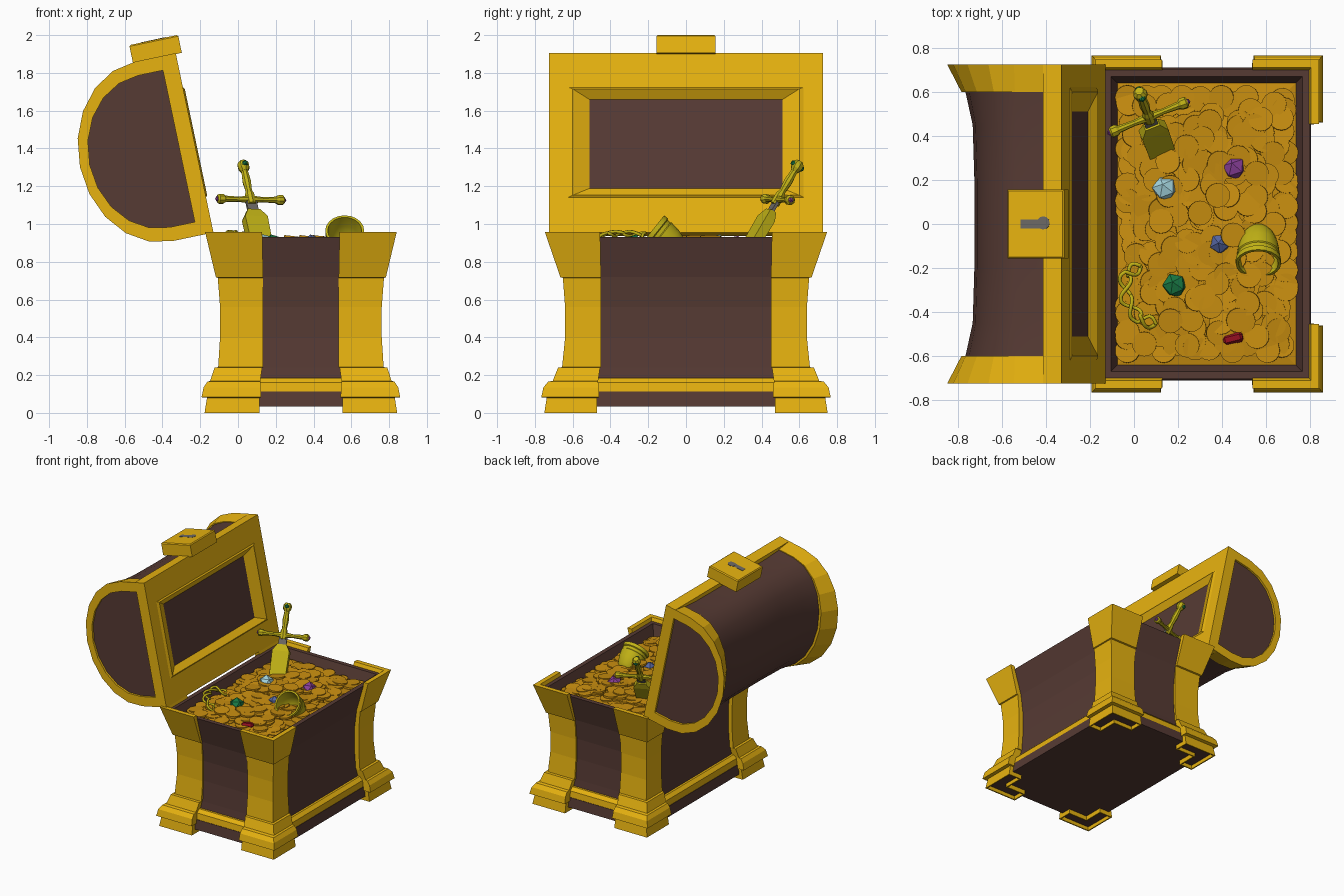
import bpy, bmesh, math, random
from mathutils import Matrix, Vector

if "Cube" in bpy.data.objects:
    bpy.data.objects.remove(bpy.data.objects["Cube"])

random.seed(4)
CX, DY = 0.33, 0.235          # body centre in x, extra half-length in y


def mat(name, rgb):
    m = bpy.data.materials.new(name)
    m.diffuse_color = (*rgb, 1)
    m.use_nodes = True
    m.node_tree.nodes["Principled BSDF"].inputs["Base Color"].default_value = m.diffuse_color
    return m


GOLD = mat("gold_trim", (0.80, 0.45, 0.005))
WOOD = mat("dark_wood", (0.094, 0.043, 0.034))
COIN = mat("coin_gold", (0.58, 0.27, 0.005))
BRASS = mat("bright_gold", (0.54, 0.45, 0.008))
STEEL = mat("steel", (0.15, 0.14, 0.13))
GREEN = mat("green_gem", (0.01, 0.2, 0.06))
PURPLE = mat("purple_gem", (0.25, 0.05, 0.32))
BLUE = mat("blue_gem", (0.09, 0.13, 0.35))
ICE = mat("pale_gem", (0.38, 0.68, 0.75))
RED = mat("red_gem", (0.3, 0.005, 0.015))


def finish(name, bm, mats, smooth=None):
    bmesh.ops.recalc_face_normals(bm, faces=bm.faces[:])
    me = bpy.data.meshes.new(name)
    bm.to_mesh(me)
    bm.free()
    for m in mats:
        me.materials.append(m)
    ob = bpy.data.objects.new(name, me)
    bpy.context.collection.objects.link(ob)
    if smooth:
        bpy.ops.object.select_all(action='DESELECT')
        ob.select_set(True)
        bpy.context.view_layer.objects.active = ob
        bpy.ops.object.shade_smooth_by_angle(angle=math.radians(smooth))
    return ob


def loft(name, loops, mats, M=Matrix(), smooth=None):
    """Skin equal-length loops; the end cap takes the last material."""
    bm = bmesh.new()
    rings = [[bm.verts.new(M @ Vector(p)) for p in lp] for lp in loops]
    n = len(rings[0])
    for a, b in zip(rings, rings[1:]):
        for i in range(n):
            j = (i + 1) % n
            bm.faces.new((a[i], a[j], b[j], b[i]))
    bm.faces.new(rings[0])
    bm.faces.new(rings[-1]).material_index = len(mats) - 1
    return finish(name, bm, mats, smooth)


def rect(w, d, z, cx=0):
    return [(cx - w, -d, z), (cx + w, -d, z), (cx + w, d, z), (cx - w, d, z)]


def body_rect(h, z):
    return rect(h, h + DY, z, CX)


def spin(name, profile, m, M=Matrix(), sides=10, smooth=None):
    loops = [[(r * math.cos(2 * math.pi * i / sides), r * math.sin(2 * math.pi * i / sides), z)
              for i in range(sides)] for r, z in profile]
    return loft(name, loops, [m], M, smooth)


def gem(name, m, loc, r, M=Matrix()):
    bm = bmesh.new()
    rot = Matrix.Rotation(random.uniform(0, 3), 4, (0.5, 0.3, 0.8))
    bmesh.ops.create_icosphere(bm, subdivisions=1, radius=r, matrix=M @ Matrix.Translation(loc) @ rot)
    return finish(name, bm, [m])


# Chest body: flared hollow box on a base slab with a gold strip
loft("chest_body", [body_rect(h, z) for h, z in (
    (0.425, 0.1), (0.405, 0.24), (0.392, 0.4), (0.392, 0.56), (0.412, 0.72), (0.47, 0.93),
    (0.435, 0.93), (0.405, 0.84), (0.395, 0.78))], [WOOD])
loft("base_slab", [body_rect(0.475, 0.035), body_rect(0.465, 0.112)], [WOOD])
loft("base_strip", [body_rect(0.462, 0.11), body_rect(0.455, 0.16), body_rect(0.43, 0.185)], [GOLD])

# Corner posts: L section lofted up a stepped profile
# (half size x, extra in y, z, thickness, inner gap), ending with the hollow underside
POST = ((0.507, 0.24, 0.957, 0.037, 0.205), (0.450, 0.215, 0.718, 0.05, 0.2),
        (0.440, 0.212, 0.715, 0.045, 0.2), (0.428, 0.212, 0.56, 0.04, 0.2), (0.428, 0.212, 0.4, 0.04, 0.2),
        (0.438, 0.218, 0.242, 0.05, 0.2), (0.457, 0.22, 0.24, 0.07, 0.205), (0.48, 0.225, 0.17, 0.08, 0.215),
        (0.495, 0.235, 0.165, 0.1, 0.215), (0.515, 0.24, 0.135, 0.11, 0.213), (0.526, 0.24, 0.083, 0.12, 0.21),
        (0.497, 0.24, 0.08, 0.11, 0.22), (0.51, 0.24, 0, 0.12, 0.22), (0.5, 0.24, 0, 0.10, 0.23),
        (0.5, 0.24, 0.03, 0.10, 0.23))
for sx, side in ((-1, "rear"), (1, "fore")):
    for sy, end in ((-1, "a"), (1, "b")):
        loops = []
        for h, e, z, t, g in POST:
            k, gy = h + e, g + 0.25
            pts = ((h, k), (g, k), (g, k - t), (h - t, k - t), (h - t, gy), (h, gy))
            loops.append([(CX + 0.003 + sx * x, sy * y, z) for x, y in pts])
        loft(f"corner_post_{side}_{end}", loops, [GOLD, WOOD])

# Lid frame of reference: x -> depth behind opening, y -> along chest, z -> up the opening
LID = Matrix(((-0.979, 0, -0.206, -0.13), (0, 1, 0, 0), (-0.206, 0, 0.979, 0.955), (0, 0, 0, 1)))


def lid_arc(y, inset, edge):
    c, h, d = 0.485, 0.485 - edge, 0.40 - inset
    pts = [(0.085, y, c - h)]
    for i in range(11):
        a = math.pi * (i / 10 - 0.5)
        pts.append((0.22 + d * math.cos(a), y, c + h * math.sin(a)))
    return pts + [(0.085, y, c + h)]


# Lid: concave wooden barrel, gold end hoops with recessed wooden panels
loft("lid_barrel", [lid_arc(y, s, 0.3 * s) for y, s in (
    (-0.61, 0.085), (-0.45, 0.122), (-0.2, 0.13), (0.2, 0.13), (0.45, 0.122), (0.61, 0.085))],
    [WOOD], LID, 40)
for s, nm in ((-1, "front"), (1, "back")):
    loft("lid_hoop_" + nm, [lid_arc(s * 0.6, 0.068, 0.02), lid_arc(s * 0.725, 0, 0),
                            lid_arc(s * 0.725, 0.053, 0.075), lid_arc(s * 0.708, 0.053, 0.075)],
         [GOLD, WOOD], LID)


# Lid opening frame with raised border and recessed panel
def frame(n, w, lo, hi):
    return [(n, -w, lo), (n, w, lo), (n, w, hi), (n, -w, hi)]


loft("lid_frame", [frame(0.085, 0.725, 0, 0.97), frame(0, 0.725, 0, 0.97), frame(0, 0.622, 0.19, 0.785),
                   frame(-0.008, 0.6, 0.2, 0.775), frame(0.03, 0.51, 0.245, 0.725)], [GOLD, WOOD], LID)

# Latch block with keyhole
LATCH = LID @ Matrix.Translation((0.1, 0, 0))
loft("latch_block", [rect(0.132, 0.157, z) for z in (0.965, 1.055)] + [rect(0.125, 0.15, 1.062)],
     [GOLD], LATCH)
spin("keyhole_round", ((0.03, 1.05), (0.03, 1.064)), STEEL, LATCH @ Matrix.Translation((-0.035, 0.005, 0)), 12)
loft("keyhole_slot", [rect(0.05, 0.02, 1.05, 0.02), rect(0.05, 0.02, 1.0635, 0.02)], [STEEL], LATCH)

# Coin heap: low mound covered with scattered discs on a jittered grid
loft("coin_mound", [body_rect(0.412, 0.80), body_rect(0.41, 0.842), body_rect(0.2, 0.878)], [COIN])
bm = bmesh.new()
for i in range(230):
    dx = -0.355 + 0.71 * (i % 10) / 9 + random.uniform(-0.035, 0.035)
    y = -0.57 + 1.14 * (i // 10) / 22 + random.uniform(-0.03, 0.03)
    dx, y = max(-0.36, min(0.36, dx)), max(-0.575, min(0.575, y))
    d = max(abs(dx), abs(y) - DY)
    z = 0.842 + 0.036 * min(1, (0.41 - d) / 0.21) + random.uniform(0.006, 0.026)
    tilt = Matrix.Rotation(random.uniform(-0.12, 0.12), 4, 'X') @ Matrix.Rotation(random.uniform(-0.12, 0.12), 4, 'Y')
    bmesh.ops.create_cone(bm, cap_ends=True, segments=16, radius1=0.056, radius2=0.056, depth=0.014,
                          matrix=Matrix.Translation((CX + dx, y, z)) @ tilt)
for x, y in ((0.38, 0.13), (0.3, 0.05), (0.45, -0.05)):   # a few coins on top
    bmesh.ops.create_cone(bm, cap_ends=True, segments=16, radius1=0.056, radius2=0.056, depth=0.014,
                          matrix=Matrix.Translation((x, y, 0.928)) @ Matrix.Rotation(0.12, 4, 'Y'))
finish("coins", bm, [COIN])

# Loose gems
gem("pale_gem", ICE, (0.14, 0.16, 0.89), 0.06)
gem("purple_gem", PURPLE, (0.455, 0.255, 0.885), 0.058)
gem("blue_gem", BLUE, (0.39, -0.09, 0.895), 0.05)
gem("green_gem", GREEN, (0.185, -0.28, 0.89), 0.058)
R = Matrix.Translation((0.45, -0.52, 0.89)) @ Vector((1, 0.25, 0.1)).to_track_quat('Z', 'Y').to_matrix().to_4x4()
spin("red_gem", ((0.012, -0.045), (0.024, -0.035), (0.024, 0.035), (0.012, 0.045)), RED, R, 6)

# Sword in its scabbard, local z up the grip and x along the guard
ax = Vector((-0.183, 0.50, 0.845)).normalized()
gx = Vector((0.345, 0.137, -0.01))
gx = (gx - ax * gx.dot(ax)).normalized()
S = Matrix.Translation((0.067, 0.485, 1.13)) @ Matrix((gx, ax.cross(gx), ax)).transposed().to_4x4()
loft("scabbard", [rect(0.06, 0.025, -0.34), rect(0.064, 0.028, -0.12), rect(0.035, 0.018, -0.07)], [BRASS], S)
loft("sword_blade", [rect(0.03, 0.008, -0.1), rect(0.03, 0.008, 0)], [STEEL], S)
spin("sword_grip", ((0.026, -0.03), (0.026, 0.03), (0.018, 0.05), (0.024, 0.11), (0.018, 0.18)), BRASS, S, 8)
spin("sword_pommel", ((0.02, 0.175), (0.032, 0.195), (0.032, 0.22), (0.02, 0.237)), BRASS, S, 8)
for s in (-1, 1):
    gem("pommel_gem", GREEN, (0, s * 0.025, 0.21), 0.018, S)
    A = S @ Matrix.Rotation(s * math.pi / 2, 4, 'Y')
    spin("sword_guard", ((0.022, 0), (0.014, 0.07), (0.018, 0.145), (0.027, 0.157), (0.027, 0.182), (0.018, 0.19)),
         BRASS, A, 8)
    gem("guard_gem", PURPLE, (0, 0, 0.187), 0.016, A)

# Goblet bowl lying on its side
G = Matrix.Translation((0.565, -0.18, 0.965)) @ Vector((0, -0.78, 0.62)).to_track_quat('Z', 'Y').to_matrix().to_4x4()
spin("goblet", ((0.02, -0.21), (0.05, -0.195), (0.073, -0.16), (0.09, -0.11), (0.098, -0.055), (0.094, -0.05),
                (0.096, -0.03), (0.103, -0.025), (0.103, 0), (0.09, 0), (0.084, -0.07), (0.06, -0.14),
                (0.02, -0.17)), BRASS, G, 20, 35)

# Twisted necklace: two strands wound round one path
PATH = [Vector(p) for p in ((0.03, -0.19, 0.91), (-0.04, -0.23, 0.945), (-0.035, -0.34, 0.95),
                            (0.02, -0.43, 0.945), (0.1, -0.455, 0.9))]
for k in (0, 1):
    cu = bpy.data.curves.new("necklace_strand", 'CURVE')
    cu.dimensions, cu.bevel_depth, cu.bevel_resolution = '3D', 0.009, 1
    cu.materials.append(BRASS)
    sp = cu.splines.new('POLY')
    N = 48
    sp.points.add(N)
    for i in range(N + 1):
        f = min(i / N * 4, 3.999)
        a, b = PATH[int(f)], PATH[int(f) + 1]
        side = (b - a).cross(Vector((0, 0, 1))).normalized()
        w = i / N * 5 * math.pi + k * math.pi
        p = a.lerp(b, f % 1) + side * 0.026 * math.sin(w) + Vector((0, 0, 0.012 * math.cos(w)))
        sp.points[i].co = (*p, 1)
    bpy.context.collection.objects.link(bpy.data.objects.new("necklace_strand", cu))
